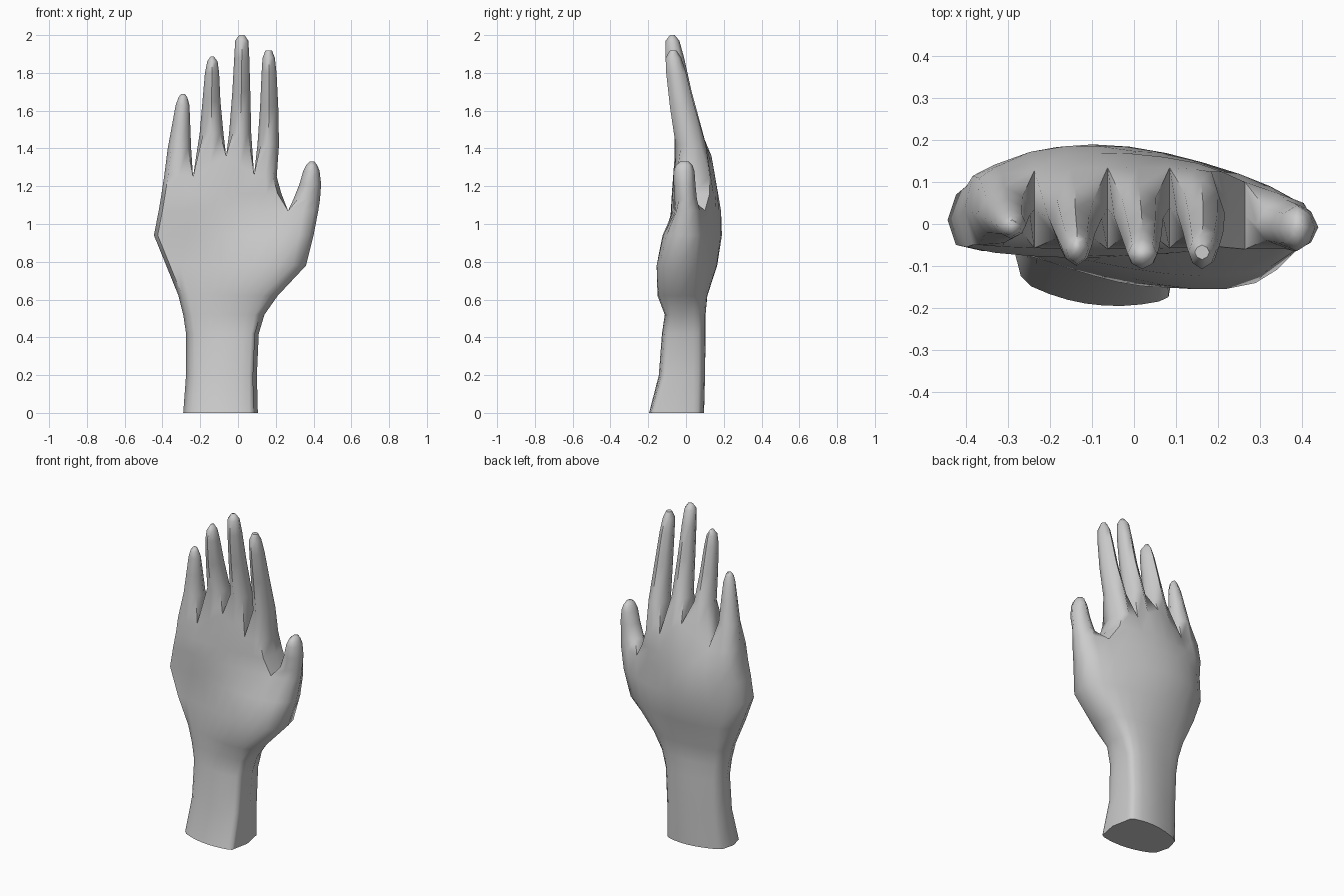
import bpy, bmesh

if "Cube" in bpy.data.objects:
    bpy.data.objects.remove(bpy.data.objects["Cube"])

bm = bmesh.new()


def linear(cols, vals, c):
    for i in range(len(cols) - 1):
        if c <= cols[i + 1]:
            t = (c - cols[i]) / (cols[i + 1] - cols[i])
            return vals[i] + (vals[i + 1] - vals[i]) * t


def curve(cols, vals, c):
    # smooth polynomial through the control depths
    total = 0
    for i, v in enumerate(vals):
        for j in range(len(cols)):
            if j != i:
                v *= (c - cols[j]) / (cols[i] - cols[j])
        total += v
    return total


def section(xcols, zs, xs, ycols, front, back, splits=()):
    """Columns of front/back verts plus side verts and web verts at splits."""
    last = xcols[-1]
    f, b, mid = [], [], {}
    for c in range(last + 1):
        x, z = linear(xcols, xs, c), linear(xcols, zs, c)
        yf, yb = curve(ycols, front, c), curve(ycols, back, c)
        inset = 0.02 if c == 0 else -0.02 if c == last else 0
        f.append(bm.verts.new((x + inset, yf, z)))
        b.append(bm.verts.new((x + inset, yb, z)))
        if c in (0, last) or c in splits:
            mid[c] = bm.verts.new((x, (yf + yb) / 2, z))
    return f, b, mid


def loop(sec, a, e):
    f, b, mid = sec
    return f[a:e + 1] + [mid[e]] + b[a:e + 1][::-1] + [mid[a]]


def bridge(r1, r2):
    n = len(r1)
    for i in range(n):
        j = (i + 1) % n
        bm.faces.new((r1[i], r1[j], r2[j], r2[i]))


def digit(base, rings):
    # eight-sided rings: z, left, right, front, back
    for z, x0, x1, yf, yb in rings:
        xm, ym, w, d = (x0 + x1) / 2, (yf + yb) / 2, (x1 - x0) * .15, (yb - yf) * .18
        pts = [(x0 + w, yf + d), (xm, yf), (x1 - w, yf + d), (x1, ym),
               (x1 - w, yb - d), (xm, yb), (x0 + w, yb - d), (x0, ym)]
        ring = [bm.verts.new((x, y, z)) for x, y in pts]
        bridge(base, ring)
        base = ring
    bm.faces.new(base)


# wrist and palm: z, (left, thumb column, right), front depths, back depths
rows = [
    (0.00, (-.29, .06, .105), (-.125, -.19, -.185, -.16), (.03, .09, .08, .04)),
    (0.20, (-.275, .06, .10), (-.08, -.14, -.13, -.10), (.05, .095, .085, .04)),
    (0.42, (-.275, .07, .11), (-.06, -.12, -.115, -.08), (.06, .10, .085, .04)),
    (0.52, (-.29, .09, .14), (-.06, -.105, -.105, -.08), (.06, .10, .085, .04)),
    (0.62, (-.315, .13, .21), (-.06, -.125, -.145, -.10), (.07, .11, .09, .04)),
    (0.78, (-.38, .22, .36), (-.065, -.11, -.155, -.11), (.085, .165, .11, .05)),
    (0.94, (-.445, .25, .40), (-.05, -.09, -.12, -.07), (.07, .19, .12, .06)),
    (1.07, (-.42, .265, .425), (-.055, -.08, -.06, -.05), (.09, .185, .10, .05)),
]
prev = None
for z, xs, fr, bk in rows:
    sec = section((0, 8, 10), (z, z, z), xs, (0, 4, 8, 10), fr, bk, (8,))
    ring = loop(sec, 0, 10)
    if prev:
        bridge(prev, ring)
    else:
        bm.faces.new(ring[::-1])
    prev = ring

# thumb
digit(loop(sec, 8, 10), [
    (1.13, .293, .434, -.06, .058), (1.21, .325, .44, -.065, .05),
    (1.28, .345, .432, -.065, .045), (1.31, .36, .42, -.055, .035),
    (1.33, .378, .405, -.03, .015)])

# upper palm up to the finger webs
upper = section((0, 8), (1.16, 1.16), (-.405, .23), (0, 4, 8),
                (-.05, -.075, -.055), (.115, .17, .125))
bridge(loop(sec, 0, 8), loop(upper, 0, 8))
knuckle = section((0, 2, 4, 6, 8), (1.26, 1.25, 1.36, 1.26, 1.25),
                  (-.39, -.238, -.063, .085, .205), (0, 4, 8),
                  (-.05, -.06, -.05), (.11, .135, .125), (2, 4, 6))
ring = loop(knuckle, 0, 8)
bridge(loop(upper, 0, 8), ring)

# four fingers
fingers = [
    [(1.40, -.372, -.248, -.045, .09), (1.53, -.348, -.253, -.04, .06),
     (1.63, -.33, -.257, -.035, .035), (1.67, -.315, -.268, -.03, .02),
     (1.688, -.302, -.28, -.015, .01)],
    [(1.48, -.203, -.077, -.06, .085), (1.65, -.188, -.093, -.085, .04),
     (1.80, -.175, -.1, -.1, .0), (1.86, -.163, -.108, -.095, -.02),
     (1.888, -.145, -.128, -.07, -.04)],
    [(1.48, -.047, .07, -.06, .09), (1.70, -.03, .065, -.09, .03),
     (1.88, -.02, .06, -.108, -.01), (1.97, -.015, .055, -.108, -.035),
     (2.0, .005, .035, -.085, -.06)],
    [(1.42, .103, .217, -.055, .105), (1.62, .117, .213, -.085, .045),
     (1.80, .125, .204, -.105, .0), (1.88, .13, .195, -.108, -.025),
     (1.918, .145, .18, -.085, -.05)],
]
for i, rings in enumerate(fingers):
    digit(loop(knuckle, 2 * i, 2 * i + 2), rings)

bmesh.ops.recalc_face_normals(bm, faces=bm.faces)
mesh = bpy.data.meshes.new("hand")
bm.to_mesh(mesh)
bm.free()
hand = bpy.data.objects.new("hand", mesh)
bpy.context.collection.objects.link(hand)
bpy.context.view_layer.objects.active = hand
hand.select_set(True)
bpy.ops.object.shade_smooth_by_angle(angle=1.05)
